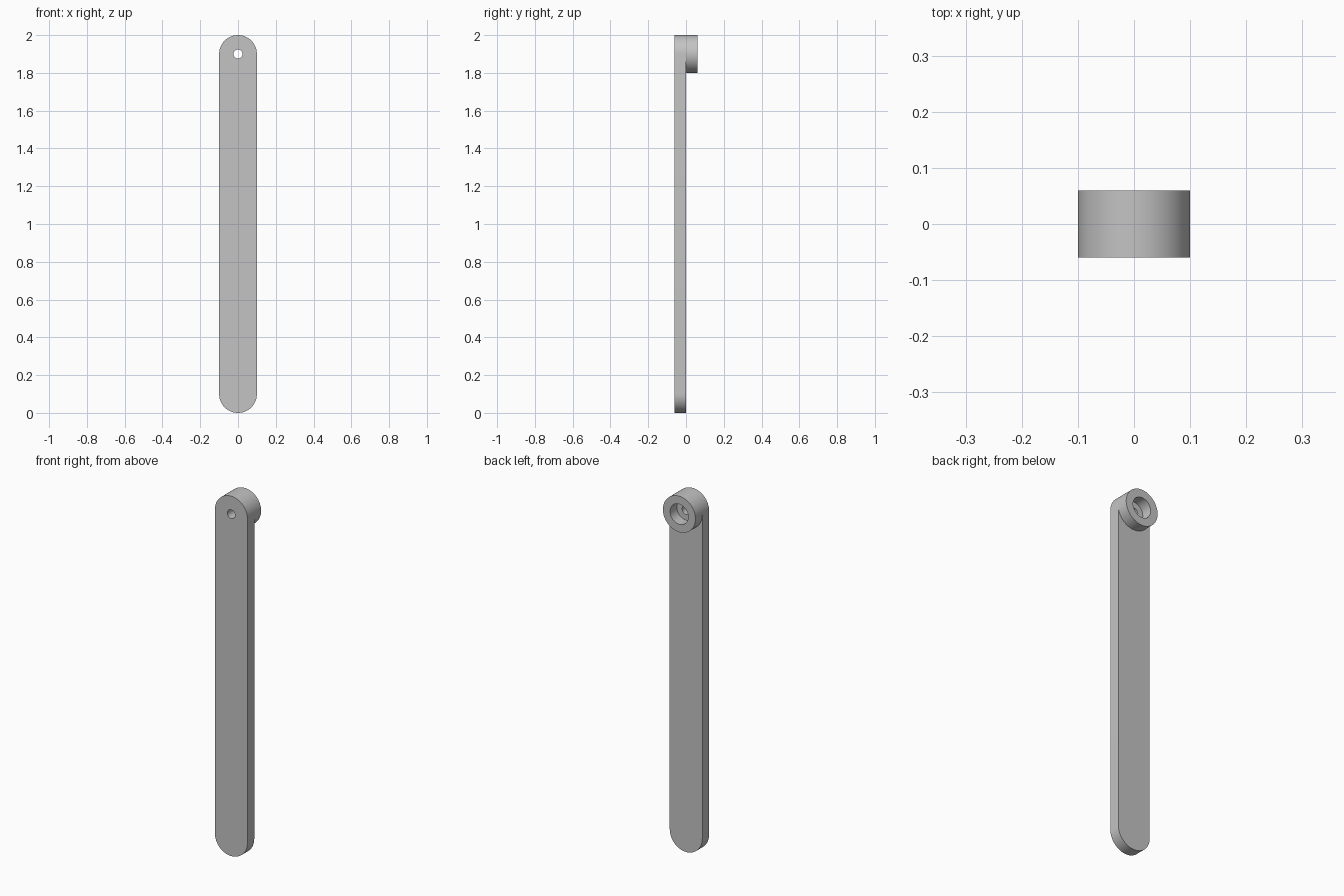
import bpy
import bmesh
from math import cos, sin, pi, radians

cube = bpy.data.objects.get("Cube")
if cube:
    bpy.data.objects.remove(cube, do_unlink=True)

RADIUS, TOP, BOTTOM = 0.1, 1.9, 0.1
HALF_DEPTH = 0.06
SEGMENTS = 64

grey = bpy.data.materials.new("plain grey")
grey.use_nodes = True
colour = (0.55, 0.55, 0.55, 1)
grey.diffuse_color = colour
grey.node_tree.nodes["Principled BSDF"].inputs["Base Color"].default_value = colour


def arc(radius, z, start, count):
    """Points in the XZ plane, counted in steps of a full circle."""
    angles = [start + 2 * pi * i / SEGMENTS for i in range(count)]
    return [(radius * cos(a), z + radius * sin(a)) for a in angles]


def plate(name, outline, hole, y_front, y_back):
    """Extrude an outline with a hole from y_front to y_back."""
    bm = bmesh.new()
    edges = []
    for loop in (outline, hole):
        verts = [bm.verts.new((x, y_front, z)) for x, z in loop]
        edges += [bm.edges.new((v, verts[i - 1])) for i, v in enumerate(verts)]
    bmesh.ops.triangle_fill(bm, edges=edges, use_beauty=True)
    result = bmesh.ops.extrude_face_region(bm, geom=bm.faces[:], use_keep_orig=True)
    moved = [g for g in result["geom"] if isinstance(g, bmesh.types.BMVert)]
    bmesh.ops.translate(bm, verts=moved, vec=(0, y_back - y_front, 0))
    bmesh.ops.recalc_face_normals(bm, faces=bm.faces[:])
    bmesh.ops.dissolve_limit(bm, angle_limit=radians(0.5),
                             verts=bm.verts[:], edges=bm.edges[:])
    mesh = bpy.data.meshes.new(name)
    bm.to_mesh(mesh)
    bm.free()
    mesh.materials.append(grey)
    obj = bpy.data.objects.new(name, mesh)
    bpy.context.collection.objects.link(obj)
    bpy.ops.object.select_all(action="DESELECT")
    obj.select_set(True)
    bpy.context.view_layer.objects.active = obj
    bpy.ops.object.shade_smooth_by_angle(angle=radians(30))
    return obj


# Long flat arm with rounded ends and a small pin hole
half = SEGMENTS // 2 + 1
stadium = arc(RADIUS, TOP, 0, half) + arc(RADIUS, BOTTOM, pi, half)
plate("arm", stadium, arc(0.024, TOP, 0, SEGMENTS), -HALF_DEPTH, 0)

# Round boss on the back with a wider bore
plate("boss", arc(RADIUS, TOP, 0, SEGMENTS), arc(0.056, TOP, 0, SEGMENTS), 0, HALF_DEPTH)
